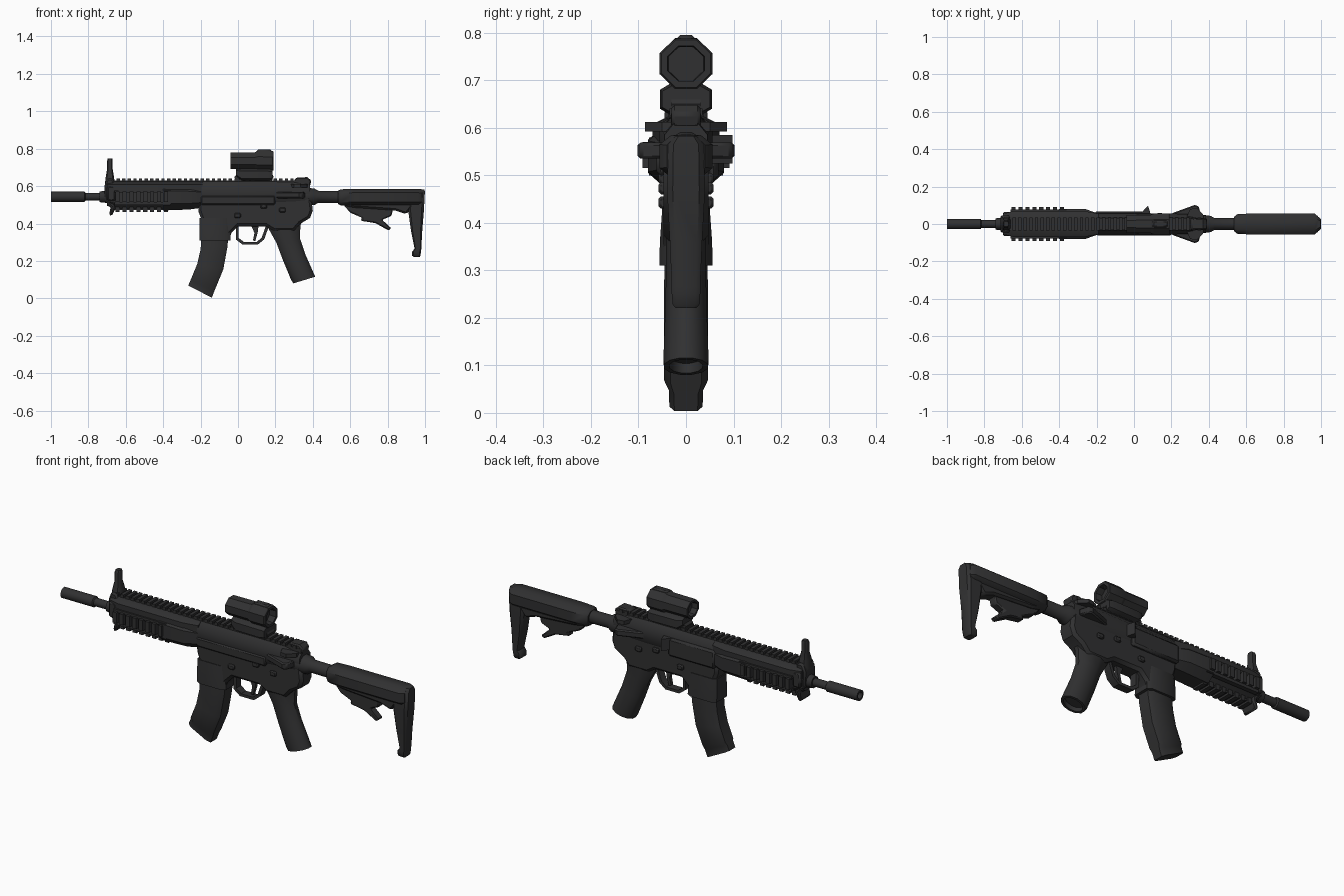
import bpy, bmesh, math
from mathutils import Vector

mat = bpy.data.materials.new("dark_grey")
mat.diffuse_color = (0.03, 0.03, 0.031, 1)


def finish(name, bm, bevel=0.0, angle=32):
    bmesh.ops.recalc_face_normals(bm, faces=bm.faces)
    me = bpy.data.meshes.new(name)
    bm.to_mesh(me)
    bm.free()
    me.materials.append(mat)
    ob = bpy.data.objects.new(name, me)
    bpy.context.collection.objects.link(ob)
    bpy.ops.object.select_all(action='DESELECT')
    ob.select_set(True)
    bpy.context.view_layer.objects.active = ob
    bpy.ops.object.shade_smooth_by_angle(angle=math.radians(angle))
    if bevel:
        m = ob.modifiers.new("bevel", 'BEVEL')
        m.width, m.segments, m.limit_method = bevel, 1, 'ANGLE'
        m.angle_limit = math.radians(50)
    return ob


def prism(name, pts, half, y=0.0, bevel=0.0, axis='y'):
    """Extrude an xz profile along y, or an xy profile along z."""
    bm = bmesh.new()
    def pos(a, b, t):
        return (a, y + t, b) if axis == 'y' else (a, b, y + t)
    lo = [bm.verts.new(pos(a, b, -half)) for a, b in pts]
    hi = [bm.verts.new(pos(a, b, half)) for a, b in pts]
    n = len(pts)
    bm.faces.new(lo)
    bm.faces.new(hi[::-1])
    for i in range(n):
        j = (i + 1) % n
        bm.faces.new((lo[i], hi[i], hi[j], lo[j]))
    return finish(name, bm, bevel)


def boxes(name, items, bevel=0.0):
    """Join boxes given as (x0, x1, y0, y1, z0, z1)."""
    bm = bmesh.new()
    for x0, x1, y0, y1, z0, z1 in items:
        vs = bmesh.ops.create_cube(bm, size=1)['verts']
        for v in vs:
            v.co = ((x0 + x1) / 2 + v.co.x * (x1 - x0),
                    (y0 + y1) / 2 + v.co.y * (y1 - y0),
                    (z0 + z1) / 2 + v.co.z * (z1 - z0))
    return finish(name, bm, bevel)


def loft(name, secs, sides=0, c=0.35, angle=40):
    """Loft rings (x, z, half_u, half_y, tilt); sides=0 gives chamfered boxes."""
    if sides:
        shape = [(math.cos(math.tau * (i + .5) / sides), math.sin(math.tau * (i + .5) / sides))
                 for i in range(sides)]
    else:
        k = 1 - c
        shape = [(1, -k), (1, k), (k, 1), (-k, 1), (-1, k), (-1, -k), (-k, -1), (k, -1)]
    bm = bmesh.new()
    rings = []
    for x, z, hu, hy, t in secs:
        u = Vector((math.cos(math.radians(t)), 0, math.sin(math.radians(t))))
        rings.append([bm.verts.new(Vector((x, a[1] * hy, z)) + u * hu * a[0]) for a in shape])
    n = len(shape)
    for r, s in zip(rings, rings[1:]):
        for i in range(n):
            j = (i + 1) % n
            bm.faces.new((r[i], r[j], s[j], s[i]))
    bm.faces.new(rings[0])
    bm.faces.new(rings[-1])
    return finish(name, bm, angle=angle)


def along_x(name, z, rows, **kw):
    return loft(name, [(x, z + dz, hu, hy, 90) for x, dz, hu, hy in rows], **kw)


# Barrel with hollow muzzle
along_x("barrel", 0.543, [(-0.97, 0, .018, .018), (-1, 0, .018, .018), (-1, 0, .028, .028),
                          (-.82, 0, .028, .028), (-.815, 0, .021, .021), (-.6, 0, .021, .021)], sides=12)
along_x("barrel_collar", 0.543, [(-.74, 0, .03, .03), (-.66, 0, .04, .04)], sides=10)

# Handguard core, upper shell and side/bottom rails
along_x("handguard_core", 0.54, [(-.70, 0, .045, .045), (-.66, 0, .06, .055), (-.35, 0, .06, .055),
                                 (-.2, 0, .045, .05)], c=.5)
along_x("handguard_shell", 0.59, [(-.70, 0, .035, .055), (-.64, 0, .035, .07), (-.27, 0, .035, .07),
                                  (-.19, 0, .035, .055)], c=.5)
along_x("handguard_rear", 0.54, [(-.40, 0, .07, .08), (-.26, 0, .065, .08), (-.19, 0, .055, .055)], c=.5)
rails = []
for s in (-1, 1):
    rails.append((-.66, -.36, s * .055, s * .078, .50, .515))
    rails.append((-.66, -.36, s * .055, s * .078, .565, .58))
    for i in range(8):
        x = -.655 + i * .037
        rails.append((x, x + .022, s * .05, s * .092, .515, .57))
for i in range(8):
    x = -.655 + i * .037
    rails.append((x, x + .022, -.035, .035, .462, .49))
rails.append((-.66, -.36, -.028, .028, .472, .50))
boxes("handguard_rails", rails)

# Front bracket, lower lug and front sight
prism("front_bracket", [(-.715, .60), (-.70, .64), (-.67, .64), (-.655, .60), (-.655, .48), (-.675, .44),
                        (-.69, .445), (-.68, .49), (-.71, .52)], .045, bevel=.012)
boxes("front_side_lugs", [(-.70, -.655, s * .04, s * .065, .52, .60) for s in (-1, 1)], .008)
loft("front_sight", [(-.685, .60, .028, .038, 0), (-.685, .65, .022, .03, 0), (-.685, .69, .015, .018, 0),
                     (-.685, .735, .015, .018, 0), (-.684, .748, .012, .013, 0)])

# Toothed top rail
boxes("top_rail", [(-.70, .375, -.032, .032, .60, .63)] +
      [(-.68 + i * .03, -.662 + i * .03, -.035, .035, .625, .641) for i in range(35)])

# Upper receiver
along_x("upper_receiver", 0.56, [(-.24, 0, .065, .05), (-.2, 0, .065, .056), (.2, 0, .065, .056),
                                 (.30, 0, .065, .052), (.385, -.005, .055, .045)], c=.45)
boxes("ejection_cover", [(-.21, .06, .04, .068, .49, .585)], .01)
prism("case_deflector", [(.03, .05), (.075, .098), (.09, .05)], .03, y=.555, axis='z')
boxes("left_side_plate", [(-.2, .2, -.062, -.04, .50, .55)], .008)

# Lower receiver with magazine well
prism("lower_receiver", [(-.215, .53), (-.21, .46), (-.195, .42), (-.19, .31), (-.05, .31), (-.035, .35), (0, .385),
                         (.15, .385), (.19, .36), (.30, .36), (.335, .40), (.385, .43), (.40, .47),
                         (.39, .55)], .047, bevel=.014)
loft("magazine_well_lip", [(-.125, .43, .08, .05, 0), (-.125, .36, .082, .055, 0), (-.122, .31, .083, .056, 0)], c=.25)
boxes("control_buttons", [(x, x + .035, s * .04, s * .058, z, z + .025)
                          for s in (-1, 1) for x, z in ((-.02, .43), (.22, .46), (.12, .48))], .005)

# Curved magazine
loft("magazine", [(-.122, .36, .072, .043, 0), (-.128, .27, .072, .046, 5), (-.148, .17, .071, .046, -12),
                  (-.183, .085, .07, .046, -20), (-.19, .068, .07, .036, -25), (-.203, .036, .071, .035, -27)], c=.3)

# Trigger guard and trigger
prism("trigger_guard", [(-.012, .39), (-.012, .315), (.025, .287), (.105, .287), (.14, .315), (.165, .385),
                        (.15, .39), (.127, .325), (.1, .301), (.032, .301), (.004, .322), (.004, .39)], .02)
prism("trigger", [(.07, .39), (.088, .35), (.08, .31), (.092, .305), (.105, .35), (.11, .39)], .009)

# Pistol grip with recessed base
loft("grip", [(.25, .44, .115, .044, 5), (.25, .38, .088, .044, 8), (.268, .31, .066, .043, 12),
              (.30, .22, .064, .045, 15), (.345, .115, .065, .049, 17), (.355, .098, .063, .048, 17),
              (.355, .098, .05, .036, 17), (.348, .118, .048, .034, 17)], sides=12)

# Charging handle and side levers
for s, side in ((-1, "left"), (1, "right")):
    prism("side_lever_" + side, [(.19, s * .045), (.21, s * .06), (.325, s * .102), (.345, s * .095),
                                 (.36, s * .045)], .017, y=.552, bevel=.006, axis='z')
    prism("charging_handle_" + side, [(.27, s * .01), (.30, s * .08), (.335, s * .086), (.37, s * .05),
                                      (.375, s * .01)], .01, y=.602, axis='z')
prism("rear_sight", [(.30, .63), (.31, .645), (.37, .648), (.392, .63), (.385, .60), (.31, .60)], .03, bevel=.006)

# Buffer tube
along_x("buffer_tube", 0.543, [(.36, 0, .052, .05), (.41, 0, .045, .045), (.43, 0, .033, .033),
                               (.60, -.002, .033, .033)], sides=12)

# Stock body, butt plate and release lever
along_x("stock_body", 0.54, [(.535, 0, .035, .038), (.55, 0, .043, .052), (.62, 0, .045, .056),
                             (.965, 0, .045, .056), (.985, 0, .043, .04)], c=.45)
prism("stock_underside", [(.56, .52), (.56, .497), (.62, .485), (.84, .47), (.90, .45), (.94, .5), (.94, .53)],
      .036, bevel=.01)
loft("butt_plate", [(.957, .583, .041, .022, 0), (.957, .565, .042, .038, 0), (.952, .47, .042, .04, 0),
                    (.955, .36, .030, .034, 0), (.962, .265, .018, .03, 0), (.955, .25, .024, .03, 0),
                    (.953, .228, .022, .028, 0), (.956, .221, .016, .022, 0)], c=.3)
prism("stock_lever", [(.56, .505), (.60, .458), (.665, .43), (.655, .415), (.735, .402), (.805, .363),
                      (.82, .375), (.77, .42), (.82, .44), (.83, .48)], .022, bevel=.006)

# Optic: mount, waist and hollow tube
prism("optic_mount", [(-.01, .625), (-.02, .65), (.0, .67), (.18, .67), (.19, .65), (.18, .625)], .03)
along_x("optic_base", 0.66, [(-.01, .012, .02, .042), (.02, 0, .033, .052), (.16, 0, .033, .055),
                             (.185, 0, .028, .05)], c=.4)
along_x("optic_tube", 0.735, [(-.01, 0, .034, .036), (-.04, 0, .036, .04), (-.04, 0, .048, .052),
                              (.09, 0, .049, .053), (.105, 0, .058, .06), (.185, 0, .057, .06),
                              (.19, 0, .054, .056), (.19, 0, .04, .042), (.155, 0, .038, .04)], sides=8, angle=25)
boxes("optic_cap", [(.10, .18, -.02, .02, .77, .795)], .008)
